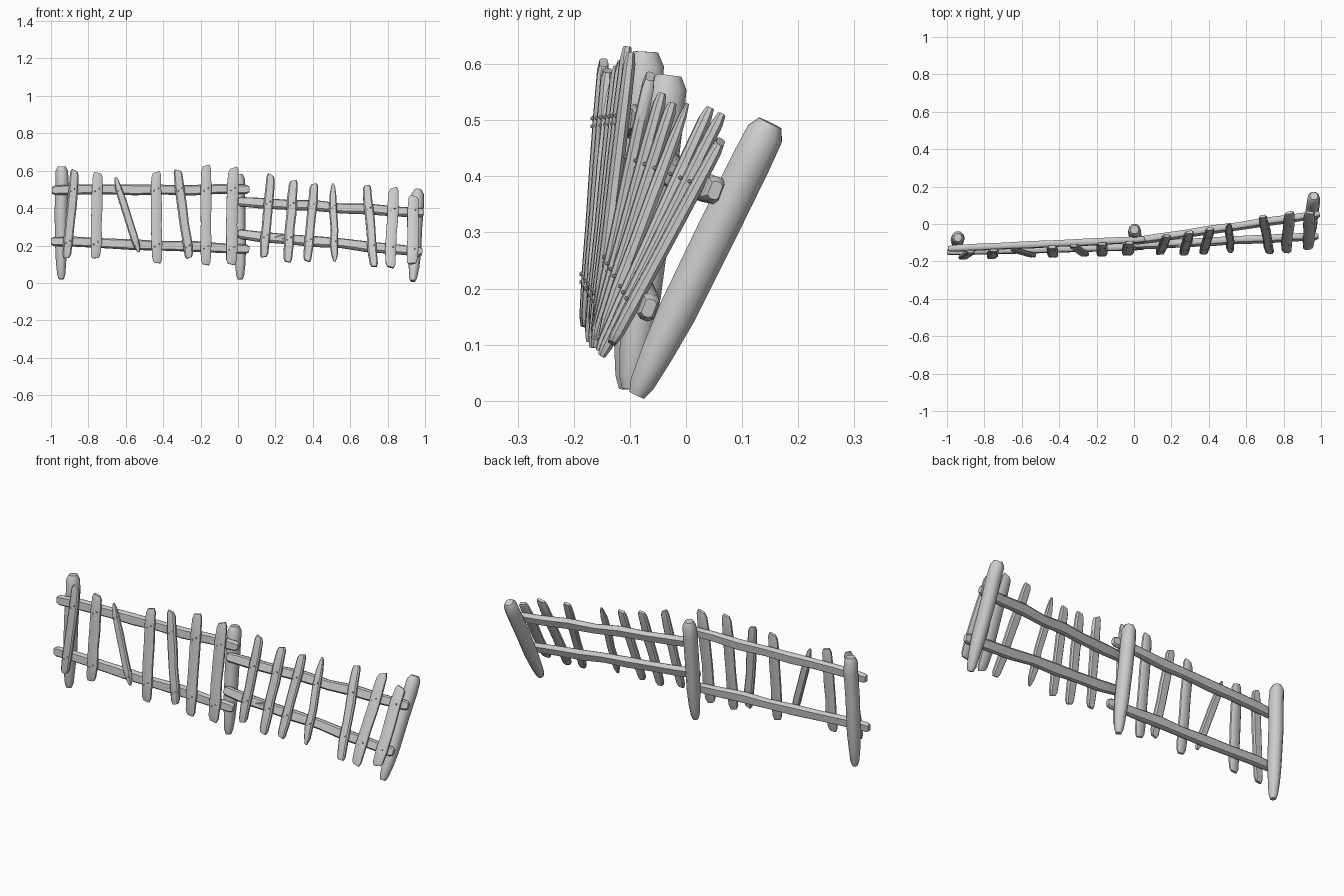
import bpy, bmesh, math, random
from mathutils import Vector

random.seed(4)
if "Cube" in bpy.data.objects:
    bpy.data.objects.remove(bpy.data.objects["Cube"], do_unlink=True)

wood = bpy.data.materials.new("weathered_grey")
wood.use_nodes = True
GREY = (0.6, 0.6, 0.6, 1)
wood.diffuse_color = GREY
wood.node_tree.nodes["Principled BSDF"].inputs["Base Color"].default_value = GREY


def finish(bm, name):
    bmesh.ops.recalc_face_normals(bm, faces=bm.faces)
    mesh = bpy.data.meshes.new(name)
    bm.to_mesh(mesh)
    bm.free()
    mesh.materials.append(wood)
    obj = bpy.data.objects.new(name, mesh)
    bpy.context.collection.objects.link(obj)
    bpy.ops.object.select_all(action="DESELECT")
    bpy.context.view_layer.objects.active = obj
    obj.select_set(True)
    bpy.ops.object.shade_smooth_by_angle(angle=math.radians(40))
    return obj


def loft(name, a, b, side, width, depth, stations, section, wobble=0.0, slant=0.0):
    """Sweep a section from a to b; stations are (fraction, scale)."""
    a, b = Vector(a), Vector(b)
    axis = (b - a).normalized()
    front = axis.cross(Vector(side)).normalized()
    across = front.cross(axis).normalized()
    bm = bmesh.new()
    rings = []
    for t, s in stations:
        inner = 0.1 < t < 0.9
        shift = random.uniform(-wobble, wobble) if inner else 0
        sw = s * (1 + (random.uniform(-6, 6) * wobble if inner else 0))
        tilt = slant if t > 0.9 else (-slant * 0.6 if t < 0.1 else 0)
        centre = a.lerp(b, t) + across * shift
        rings.append([bm.verts.new(centre + across * (u * width / 2 * sw)
                                   + front * (v * depth / 2 * s)
                                   + axis * (tilt * (u - 1 if t > 0.5 else u + 1)))
                      for u, v in section])
    n = len(section)
    for low, high in zip(rings, rings[1:]):
        for i in range(n):
            bm.faces.new((low[i], low[(i + 1) % n], high[(i + 1) % n], high[i]))
    bm.faces.new(rings[0])
    bm.faces.new(rings[-1])
    return finish(bm, name)


ROUND = [(math.cos(math.tau * i / 10), math.sin(math.tau * i / 10)) for i in range(10)]
PLANK = [(1, -.45), (1, .45), (.72, 1), (-.72, 1), (-1, .45), (-1, -.45), (-.72, -1), (.72, -1)]

# Leaning posts, pointed at the foot and bevelled at the top
POST = [(0, .4), (.04, .62), (.15, .8), (.3, .96), (.6, 1), (.85, 1), (.96, .95), (1, .62)]
posts = {
    "right_post": ((-.945, -.105, .02), (-.942, -.072, .622)),
    "middle_post": ((.012, -.1, .02), (.003, -.03, .58)),
    "left_post": ((.935, -.088, .01), (.962, .15, .495)),
}
for name, (a, b) in posts.items():
    loft(name, a, b, (1, 0, 0), .07, .075, POST, ROUND, .003)

# Rails of each bay: (lower, upper), running from -x to +x
bays = {
    "right": (((-1, -.15, .222), (.06, -.122, .18)), ((-.995, -.132, .495), (.06, -.082, .5))),
    "left": (((.0, -.115, .262), (.985, -.066, .165)), ((.0, -.092, .435), (.992, .052, .375))),
}
RAIL = [(0, .65), (.015, .9), (.12, 1), (.28, .95), (.42, 1.06),
        (.56, .95), (.7, 1.04), (.85, .97), (.985, .9), (1, .6)]
for side, rails in bays.items():
    for level, (a, b) in zip(("lower", "upper"), rails):
        # Width follows the lean of the bay
        mid = [(Vector(r[0]) + Vector(r[1])) / 2 for r in rails]
        lean = mid[1] - mid[0]
        loft(f"{side}_{level}_rail", a, b, lean, .054, .034, RAIL, PLANK, .005)


def rail_point(rail, x):
    a, b = Vector(rail[0]), Vector(rail[1])
    return a.lerp(b, (x - a.x) / (b.x - a.x))


# Pickets: bottom x, bottom z, top x, top z, width
pickets = [
    (-.917, .13, -.874, .597, .052), (-.762, .13, -.75, .585, .058),
    (-.53, .165, -.655, .565, .042), (-.432, .11, -.437, .597, .058),
    (-.26, .13, -.322, .597, .052), (-.172, .1, -.17, .632, .058),
    (-.036, .103, -.024, .622, .062), (.138, .135, .175, .572, .05),
    (.265, .115, .297, .55, .053), (.37, .12, .407, .533, .05),
    (.517, .115, .508, .53, .042), (.727, .09, .688, .522, .05),
    (.815, .088, .832, .513, .058), (.93, .1, .94, .457, .062),
]
PICKET = [(0, .6), (.04, .88), (.2, 1), (.4, .96), (.6, 1), (.8, .98), (.96, .88), (1, .62)]
POINTED = [(0, .3), (.08, .8), (.2, 1), (.4, .95), (.65, 1), (.85, .85), (.95, .55), (1, .25)]
nails = bmesh.new()
for i, (bx, bz, tx, tz, width) in enumerate(pickets):
    rails = bays["right" if i < 7 else "left"]
    low, high = (rail_point(r, (bx + tx) / 2) for r in rails)
    slope = (high.y - low.y) / (high.z - low.z)
    a, b = (Vector((x, low.y + (z - low.z) * slope - .027, z)) for x, z in ((bx, bz), (tx, tz)))
    along = Vector(rails[0][1]) - Vector(rails[0][0])
    along.z = 0
    slim = width < .045
    loft(f"picket_{i + 1}", a, b, along, width, .024, POINTED if slim else PICKET,
         PLANK, .003, 0 if slim else random.uniform(-.009, .009))
    # Pair of nail heads where the picket crosses each rail
    front = Vector((0, -1, slope)).normalized()
    for crossing in (low, high):
        spot = a.lerp(b, (crossing.z - a.z) / (b.z - a.z))
        for sx in (-1, 1):
            made = bmesh.ops.create_icosphere(nails, subdivisions=1, radius=.0045)
            pos = spot + front * .012 + Vector((sx * width * .2, 0, sx * .007))
            bmesh.ops.translate(nails, verts=made["verts"], vec=pos)
finish(nails, "nail_heads")

# Splinter torn from the lower rail of the left bay
loft("rail_splinter", (.13, -.118, .222), (.25, -.113, .248), (0, 0, 1), .024, .02,
     [(0, .2), (.4, .8), (1, 1)], PLANK)
